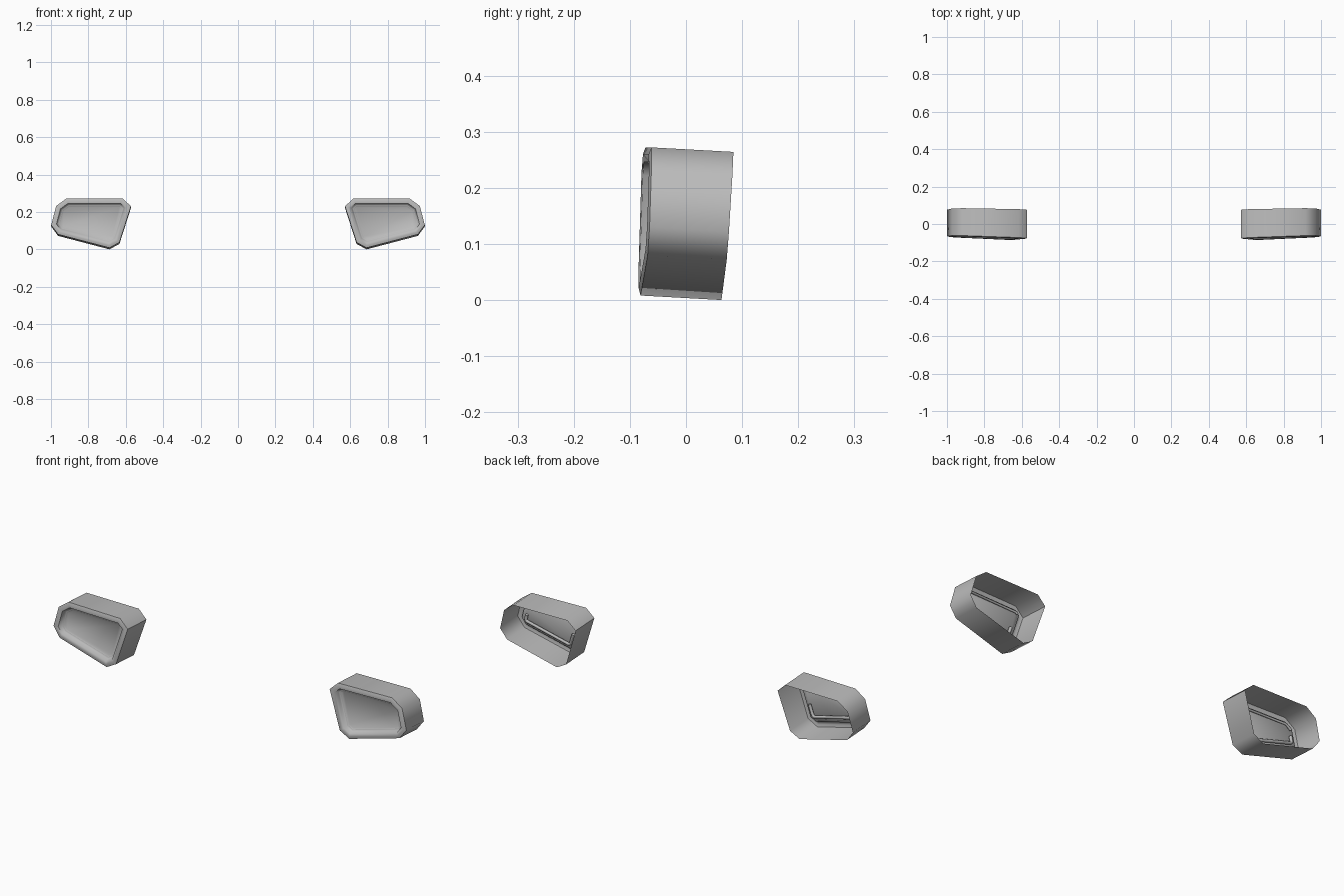
import bpy, bmesh, math
from mathutils import Vector

cube = bpy.data.objects.get("Cube")
if cube:
    bpy.data.objects.remove(cube)

grey = bpy.data.materials.new("light grey")
grey.use_nodes = True
grey.diffuse_color = (0.5, 0.5, 0.5, 1)
grey.node_tree.nodes["Principled BSDF"].inputs["Base Color"].default_value = (0.5, 0.5, 0.5, 1)

# Outline of the left lamp in x, z, clockwise seen from the front
OUTLINE = [Vector(p) for p in (
    (0.572, 0.23), (0.617, 0.272), (0.917, 0.272), (0.972, 0.232),
    (0.999, 0.13), (0.962, 0.08), (0.687, 0.008), (0.634, 0.037))]


def inset(points, d):
    """Move every edge of a convex clockwise outline inward by d."""
    result = []
    for i, p in enumerate(points):
        a = (p - points[i - 1]).normalized()
        b = (points[(i + 1) % len(points)] - p).normalized()
        na, nb = Vector((a.y, -a.x)), Vector((b.y, -b.x))
        result.append(p + (na + nb) * d / (1 + na.dot(nb)))
    return result


def front_y(p):
    return -0.077 + 0.035 * (p.x - 0.6) + 0.042 * (p.y - 0.27)


def back_y(p):
    return 0.079 + 0.017 * (p.x - 0.6) + 0.066 * (p.y - 0.27)


def front_ring(d, depth):
    return [(p.x, front_y(p) + depth, p.y) for p in inset(OUTLINE, d)]


def sheet(name, rings, side, cap=False):
    """Skin a row of rings, optionally closing the last one."""
    bm = bmesh.new()
    loops = [[bm.verts.new((side * x, y, z)) for x, y, z in r] for r in rings]
    for r, s in zip(loops, loops[1:]):
        for i in range(len(r)):
            bm.faces.new((r[i - 1], r[i], s[i], s[i - 1]))
    if cap:
        bm.faces.new(loops[-1])
    bmesh.ops.recalc_face_normals(bm, faces=bm.faces)
    # The closing panel must face the front
    front = min(bm.faces, key=lambda f: f.normal.y)
    if cap and abs(front.normal.y) < 0.5:
        bmesh.ops.reverse_faces(bm, faces=bm.faces)
    mesh = bpy.data.meshes.new(name)
    bm.to_mesh(mesh)
    bm.free()
    obj = bpy.data.objects.new(name, mesh)
    bpy.context.collection.objects.link(obj)
    mesh.materials.append(grey)
    bpy.ops.object.select_all(action='DESELECT')
    obj.select_set(True)
    bpy.context.view_layer.objects.active = obj
    bpy.ops.object.shade_smooth_by_angle(angle=math.radians(62))
    return obj


def tube(name, points, radius, side):
    curve = bpy.data.curves.new(name, 'CURVE')
    curve.dimensions = '3D'
    curve.bevel_depth = radius
    curve.bevel_resolution = 2
    curve.use_fill_caps = True
    spline = curve.splines.new('POLY')
    spline.points.add(len(points) - 1)
    for sp, (x, y, z) in zip(spline.points, points):
        sp.co = (side * x, y, z, 1)
    curve.materials.append(grey)
    bpy.context.collection.objects.link(bpy.data.objects.new(name, curve))


for side, label in ((1, "left"), (-1, "right")):
    # Open-backed housing with a bevelled front rim and a recess
    back = [(p.x, back_y(p), p.y - 0.008) for p in OUTLINE]
    sheet(label + "_housing", [back, front_ring(0, 0.004), front_ring(0.012, 0),
                               front_ring(0.026, 0.002), front_ring(0.032, 0.02),
                               front_ring(0.04, 0.022)], side)
    # Flat lens panel
    sheet(label + "_lens", [front_ring(0.04, 0.022), front_ring(0.046, 0.026)], side, cap=True)
    # Light guide behind the lens: up the outer end, along the bottom, up the inner end
    ring = front_ring(0.062, 0.036)
    outer_top = Vector(ring[4]).lerp(Vector(ring[3]), 0.5)
    inner_top = Vector(ring[7]).lerp(Vector(ring[0]), 0.4)
    tube(label + "_light_guide", [outer_top, *ring[4:], inner_top], 0.008, side)
    # Short upper rail behind the lens
    rail = front_ring(0.05, 0.032)
    tube(label + "_upper_rail", rail[:4], 0.006, side)
